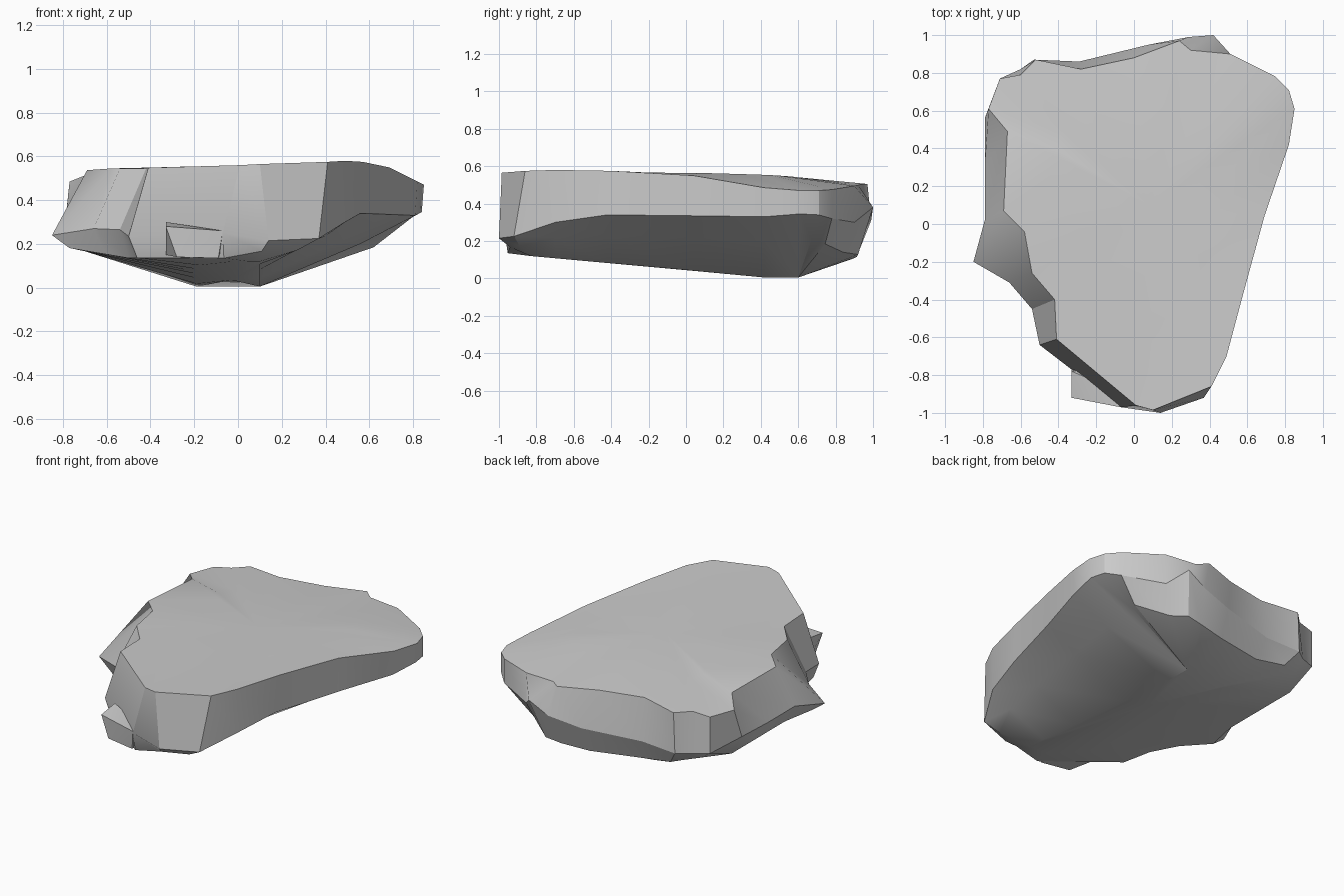
import bpy, bmesh
from mathutils import Vector

if "Cube" in bpy.data.objects:
    bpy.data.objects.remove(bpy.data.objects["Cube"])

# Flat top edge of the slab, counter-clockwise from the front point
TOP = [(0.1, -0.985, .565), (.41, -.86, .575), (.49, -.70, .58), (.57, -.40, .575),
       (.69, .04, .55), (.82, .42, .485), (.85, .61, .47), (.82, .71, .47),
       (.75, .78, .475), (.51, .90, .495), (.30, .92, .50), (.24, .97, .505),
       (0, .88, .51), (-.28, .82, .515), (-.52, .87, .50), (-.60, .79, .50),
       (-.71, .77, .485), (-.77, .61, .485), (-.67, .49, .525), (-.69, .07, .537),
       (-.58, -.04, .545), (-.54, -.26, .545), (-.42, -.40, .545), (-.41, -.61, .548),
       (.01, -.96, .56)]
# Lower edge of the broken side wall, matching the top point by point
RIM = [(.14, -1.0, .215), (.37, -.92, .225), (.49, -.70, .30), (.56, -.42, .34),
       (.69, .04, .335), (.81, .42, .33), (.84, .61, .345), (.82, .71, .34),
       (.75, .78, .32), (.51, .90, .30), (.42, 1.0, .38), (.29, .99, .31),
       (.08, .95, .27), (-.29, .86, .25), (-.53, .87, .24), (-.60, .82, .24),
       (-.71, .77, .25), (-.79, .56, .30), (-.79, .30, .29), (-.79, .02, .29),
       (-.85, -.20, .24), (-.66, -.31, .27), (-.54, -.45, .265), (-.50, -.64, .235),
       (-.07, -.97, .25)]


def keel(p):
    """Nearest point on the narrow, sloping underside keel."""
    x = max(-.19, min(.1, p.x * .35))
    y = max(-.83, min(.60, p.y))
    return Vector((x, y, max(.005, .045 - .09 * y) if y < .4 else .005))


def under(p):
    """Lower edge of the belly: steep at the back and left, sloping on the right."""
    if p.y > .72:
        q = p.lerp(keel(p), .2)
        q.z = .1 + .22 * q.x * q.x
    elif p.x < -.05:
        q = p.lerp(keel(p), .12)
        q.z = min(p.z - .02, .05 + .17 * abs(q.x) + max(0, -p.y - .6) * .2)
    else:
        q = p.lerp(keel(p), .35)
        q.z -= .015
    return q


def inner(p):
    """Inner ring that holds the nearly level top."""
    q = p.lerp(Vector((.08, .1, 0)), .42)
    q.z = .558 + .02 * q.x - .035 * max(0, q.y)
    return q


def finish(bm, name):
    bmesh.ops.remove_doubles(bm, verts=bm.verts, dist=.002)
    bmesh.ops.recalc_face_normals(bm, faces=bm.faces)
    mesh = bpy.data.meshes.new(name)
    bm.to_mesh(mesh)
    bm.free()
    ob = bpy.data.objects.new(name, mesh)
    bpy.context.collection.objects.link(ob)
    bpy.ops.object.select_all(action='DESELECT')
    ob.select_set(True)
    bpy.context.view_layer.objects.active = ob
    bpy.ops.object.shade_smooth_by_angle(angle=.5)
    return ob


# Main rock: stacked rings from top to keel
top, rim = [Vector(p) for p in TOP], [Vector(p) for p in RIM]
rings = [[inner(p) for p in top], top, rim, [under(p) for p in rim], [keel(p) for p in rim]]
bm = bmesh.new()
loops = [[bm.verts.new(p) for p in r] for r in rings]
n = len(top)
for a, b in zip(loops, loops[1:]):
    for i in range(n):
        j = (i + 1) % n
        bm.faces.new((a[i], b[i], b[j], a[j]))
for ring, pos in ((loops[0], (.08, .1, .56)), (loops[-1], (-.03, .1, .035))):
    c = bm.verts.new(pos)
    for i in range(n):
        bm.faces.new((ring[i], ring[(i + 1) % n], c))
finish(bm, "rock_slab")

# Broken spur at the front left
bm = bmesh.new()
for p in ((-.33, -.92, .28), (-.07, -.97, .26), (-.09, -.95, .135), (-.28, -.92, .14),
          (-.33, -.78, .30), (-.33, -.75, .15), (-.1, -.75, .13), (-.05, -.9, .25)):
    bm.verts.new(p)
bmesh.ops.convex_hull(bm, input=bm.verts)
finish(bm, "rock_spur")
